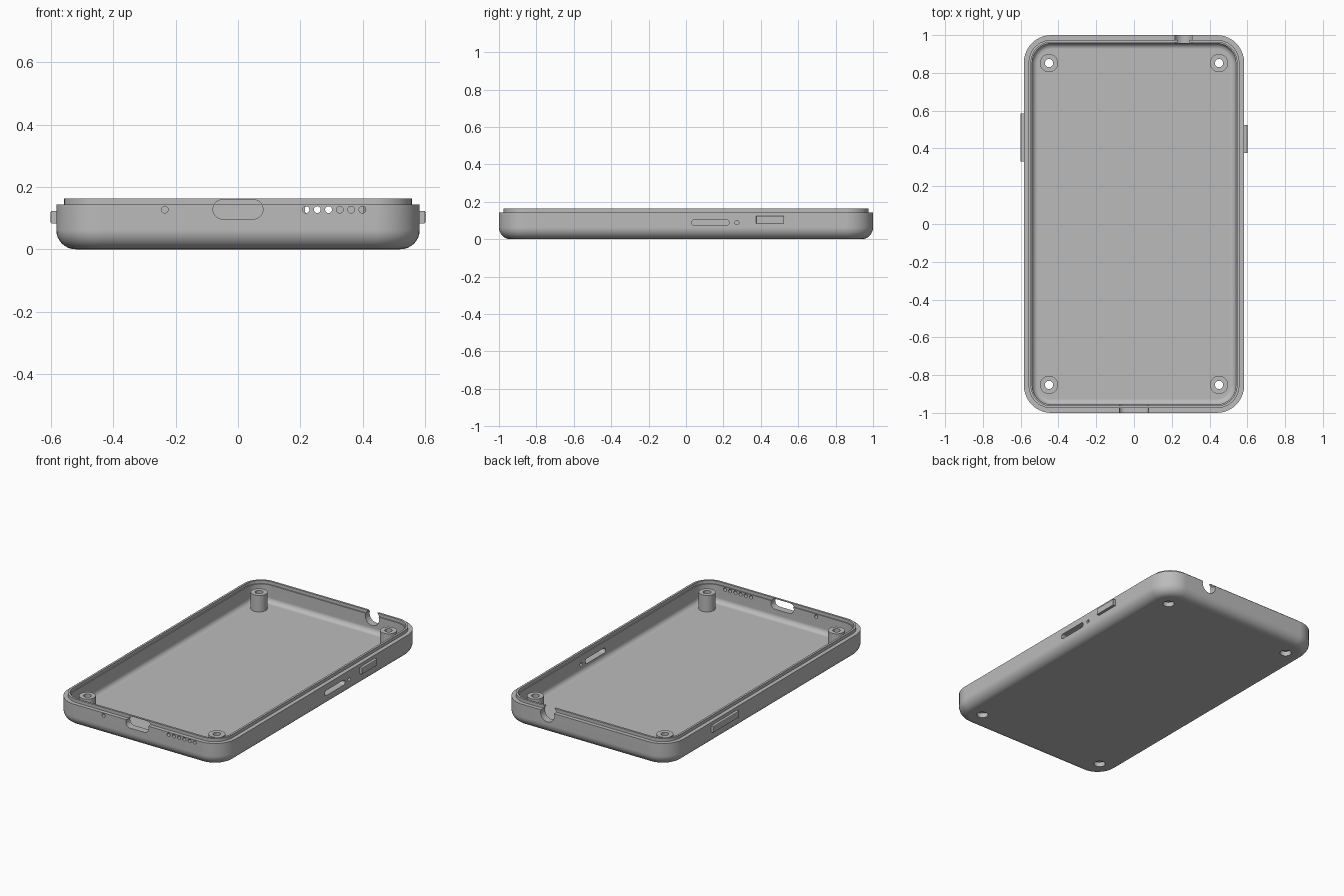
import bpy, bmesh, math
from mathutils import Matrix, Vector

cube = bpy.data.objects.get("Cube")
if cube:
    bpy.data.objects.remove(cube, do_unlink=True)

grey = bpy.data.materials.new("mid grey plastic")
grey.use_nodes = True
grey.diffuse_color = (0.5, 0.5, 0.5, 1)
grey.node_tree.nodes["Principled BSDF"].inputs["Base Color"].default_value = (0.5, 0.5, 0.5, 1)

HALF_X, HALF_Y, CORNER = 0.583, 1.0, 0.145
SHOULDER, TOP, FLOOR = 0.143, 0.163, 0.035
AXIS_X = Matrix.Rotation(math.pi / 2, 4, 'Y')
AXIS_Y = Matrix.Rotation(math.pi / 2, 4, 'X')


def make_object(name, bm):
    bmesh.ops.recalc_face_normals(bm, faces=bm.faces)
    mesh = bpy.data.meshes.new(name)
    bm.to_mesh(mesh)
    bm.free()
    mesh.materials.append(grey)
    obj = bpy.data.objects.new(name, mesh)
    bpy.context.collection.objects.link(obj)
    return obj


def outline(half_x, half_y, radius, steps=10):
    """Points of a rounded rectangle, counter-clockwise."""
    points = []
    for q, (sx, sy) in enumerate([(1, 1), (-1, 1), (-1, -1), (1, -1)]):
        for i in range(steps + 1):
            a = (q + i / steps) * math.pi / 2
            points.append((sx * (half_x - radius) + radius * math.cos(a),
                           sy * (half_y - radius) + radius * math.sin(a)))
    return points


def loft(bm, rings):
    """Skin a list of point rings and cap both ends."""
    loops = [[bm.verts.new(p) for p in ring] for ring in rings]
    n = len(loops[0])
    for a, b in zip(loops, loops[1:]):
        for i in range(n):
            bm.faces.new((a[i], a[(i + 1) % n], b[(i + 1) % n], b[i]))
    bm.faces.new(loops[0])
    bm.faces.new(loops[-1])


def cylinder(name, radius, depth, centre, turn=Matrix(), sides=32):
    bm = bmesh.new()
    bmesh.ops.create_cone(bm, cap_ends=True, segments=sides, radius1=radius,
                          radius2=radius, depth=depth,
                          matrix=Matrix.Translation(centre) @ turn)
    return make_object(name, bm)


def slot(name, half_length, half_height, centre, along_y):
    """Stadium-shaped bar passing through a wall."""
    bm = bmesh.new()
    shape = outline(half_length, half_height, half_height * 0.99, 8)
    rings = []
    for d in (-0.1, 0.1):
        rings.append([Vector(centre) + Vector((d, u, v) if along_y else (u, d, v))
                      for u, v in shape])
    loft(bm, rings)
    return make_object(name, bm)


def combine(target, tool, operation):
    mod = target.modifiers.new("combine", 'BOOLEAN')
    mod.operation, mod.solver, mod.object = operation, 'EXACT', tool
    bpy.context.view_layer.objects.active = target
    bpy.ops.object.modifier_apply(modifier=mod.name)
    bpy.data.objects.remove(tool, do_unlink=True)


def finish(obj):
    bpy.ops.object.select_all(action='DESELECT')
    obj.select_set(True)
    bpy.context.view_layer.objects.active = obj
    bpy.ops.object.shade_smooth_by_angle(angle=math.radians(30))
    mod = obj.modifiers.new("clean shading", 'WEIGHTED_NORMAL')
    mod.keep_sharp = True


# Tray wall: (inset, height) from the underside, over the lip, down to the floor
ROUND, INNER, FILLET = 0.062, 0.044, 0.03
quarter = [i / 8 * math.pi / 2 for i in range(9)]
profile = [(ROUND - ROUND * math.sin(a), ROUND - ROUND * math.cos(a)) for a in quarter]
profile += [(0, SHOULDER), (0.025, SHOULDER), (0.025, TOP), (0.038, TOP),
            (0.038, SHOULDER), (INNER, SHOULDER)]
profile += [(INNER + FILLET - FILLET * math.cos(a), FLOOR + FILLET - FILLET * math.sin(a))
            for a in quarter]
bm = bmesh.new()
loft(bm, [[(x, y, z) for x, y in outline(HALF_X - d, HALF_Y - d, CORNER - d)]
          for d, z in profile])
case = make_object("case_tray", bm)

# Screw posts with a through hole and a recess underneath
for sx in (-1, 1):
    for sy in (-1, 1):
        x, y = sx * 0.45, sy * 0.852
        combine(case, cylinder("post", 0.048, 0.118, (x, y, 0.079)), 'UNION')
        combine(case, cylinder("screw_hole", 0.022, 0.4, (x, y, 0.1)), 'DIFFERENCE')
        combine(case, cylinder("screw_recess", 0.033, 0.1, (x, y, -0.02)), 'DIFFERENCE')

# Front wall: charging port, microphone and speaker holes
combine(case, slot("port", 0.08, 0.031, (0, -1, 0.128), False), 'DIFFERENCE')
for x in [-0.235] + [0.218 + 0.0362 * i for i in range(6)]:
    combine(case, cylinder("sound_hole", 0.011, 0.2, (x, -1, 0.127), AXIS_Y, 20), 'DIFFERENCE')

# Back wall: round socket notch, open at the top
combine(case, cylinder("socket", 0.048, 0.2, (0.263, 1, 0.127), AXIS_Y, 40), 'DIFFERENCE')

# Left wall: long slot and pin hole
combine(case, slot("side_slot", 0.1, 0.016, (0.57, 0.13, 0.088), True), 'DIFFERENCE')
combine(case, cylinder("pin_hole", 0.011, 0.2, (0.57, 0.272, 0.088), AXIS_X, 20), 'DIFFERENCE')
finish(case)


# Side buttons
def button(name, side, y0, y1):
    bm = bmesh.new()
    size = Matrix.Diagonal((0.035, y1 - y0, 0.04, 1))
    place = Matrix.Translation((side * 0.5835, (y0 + y1) / 2, 0.103))
    bmesh.ops.create_cube(bm, size=1, matrix=place @ size)
    outer = [e for e in bm.edges if all(v.co.x * side > 0.59 for v in e.verts)]
    bmesh.ops.bevel(bm, geom=outer, offset=0.004, segments=3, profile=0.5, affect='EDGES')
    finish(make_object(name, bm))


button("power_button", 1, 0.375, 0.525)
button("volume_button", -1, 0.33, 0.585)
